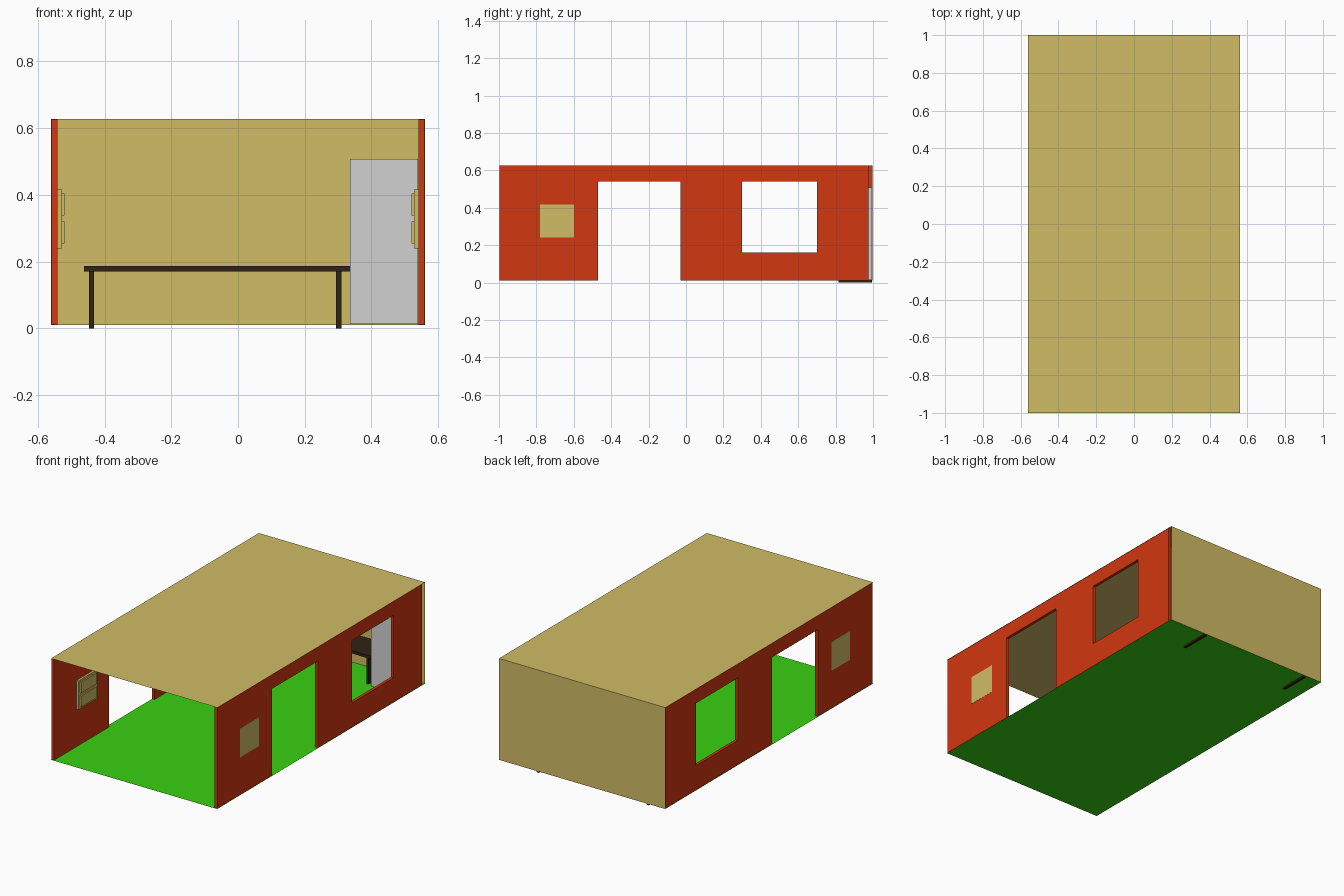
import bpy
import bmesh

cube = bpy.data.objects.get("Cube")
if cube:
    bpy.data.objects.remove(cube, do_unlink=True)


def material(name, rgb):
    m = bpy.data.materials.new(name)
    m.use_nodes = True
    m.diffuse_color = (*rgb, 1)
    m.node_tree.nodes["Principled BSDF"].inputs["Base Color"].default_value = (*rgb, 1)
    return m


RED = material("red wall paint", (0.64, 0.038, 0.005))
TAN = material("tan board", (0.64, 0.505, 0.13))
GREEN = material("green floor", (0.039, 0.64, 0.006))
BROWN = material("dark brown wood", (0.028, 0.016, 0.007))
GREY = material("light grey metal", (0.64, 0.64, 0.64))


def finish(bm, name, mat):
    bmesh.ops.recalc_face_normals(bm, faces=bm.faces[:])
    mesh = bpy.data.meshes.new(name)
    bm.to_mesh(mesh)
    bm.free()
    mesh.materials.append(mat)
    obj = bpy.data.objects.new(name, mesh)
    bpy.context.collection.objects.link(obj)
    return obj


def box(name, mat, xs, ys, zs):
    """Box spanning the given low and high limits on each axis."""
    bm = bmesh.new()
    bmesh.ops.create_cube(bm, size=1)
    for v in bm.verts:
        v.co = [lim[0] if c < 0 else lim[1] for c, lim in zip(v.co, (xs, ys, zs))]
    return finish(bm, name, mat)


def sheet(name, mat, corners):
    """Single flat face."""
    bm = bmesh.new()
    bm.faces.new([bm.verts.new(c) for c in corners])
    mesh_obj = finish(bm, name, mat)
    return mesh_obj


def wall(name, side, end):
    """Side wall on a grid of cells, leaving out the doorway and window."""
    ys = [-0.998, -0.47, -0.03, 0.3, 0.7, end]
    zs = [0.012, 0.16, 0.54, 0.626]
    openings = {(1, 0), (1, 1), (3, 1)}
    bm = bmesh.new()
    grid = [[bm.verts.new((side * 0.559, y, z)) for z in zs] for y in ys]
    for i in range(len(ys) - 1):
        for j in range(len(zs) - 1):
            if (i, j) not in openings:
                bm.faces.new((grid[i][j], grid[i + 1][j],
                              grid[i + 1][j + 1], grid[i][j + 1]))
    extruded = bmesh.ops.extrude_face_region(bm, geom=bm.faces[:], use_keep_orig=True)
    for v in extruded["geom"]:
        if isinstance(v, bmesh.types.BMVert):
            v.co.x = side * 0.541
    loose = [v for v in bm.verts if not v.link_faces]
    bmesh.ops.delete(bm, geom=loose, context="VERTS")
    finish(bm, name, RED)


# Shell: floor, roof and back
W, D, BASE, TOP = 0.56, 1.0, 0.01, 0.628
for name, mat, z in (("floor", GREEN, BASE), ("roof", TAN, TOP)):
    sheet(name, mat, [(-W, -D, z), (W, -D, z), (W, D, z), (-W, D, z)])
sheet("back_wall", TAN, [(W, D, BASE), (-W, D, BASE), (-W, D, TOP), (W, D, TOP)])

# Side walls, each with a small hatch let through it
for label, side, end in (("left", 1, 0.975), ("right", -1, 0.997)):
    wall(label + "_wall", side, end)

    def span(a, b):
        return sorted((side * a, side * b))

    box(label + "_hatch", TAN, span(0.528, W), (-0.78, -0.6), (0.24, 0.416))
    for part, zs in (("lower", (0.254, 0.32)), ("upper", (0.338, 0.404))):
        box(f"{label}_hatch_{part}_panel", TAN, span(0.52, 0.528), (-0.765, -0.615), zs)

# Table along the back, with slab legs
box("table_top", BROWN, (-0.462, 0.338), (0.81, 0.995), (0.17, 0.187))
for label, x in (("right", -0.439), ("left", 0.302)):
    box(label + "_table_leg", BROWN, (x - 0.008, x + 0.008), (0.815, 0.995), (0, 0.17))

# Cabinet in the back corner
box("cabinet", GREY, (0.336, 0.539), (0.8, 0.995), (0.013, 0.508))
